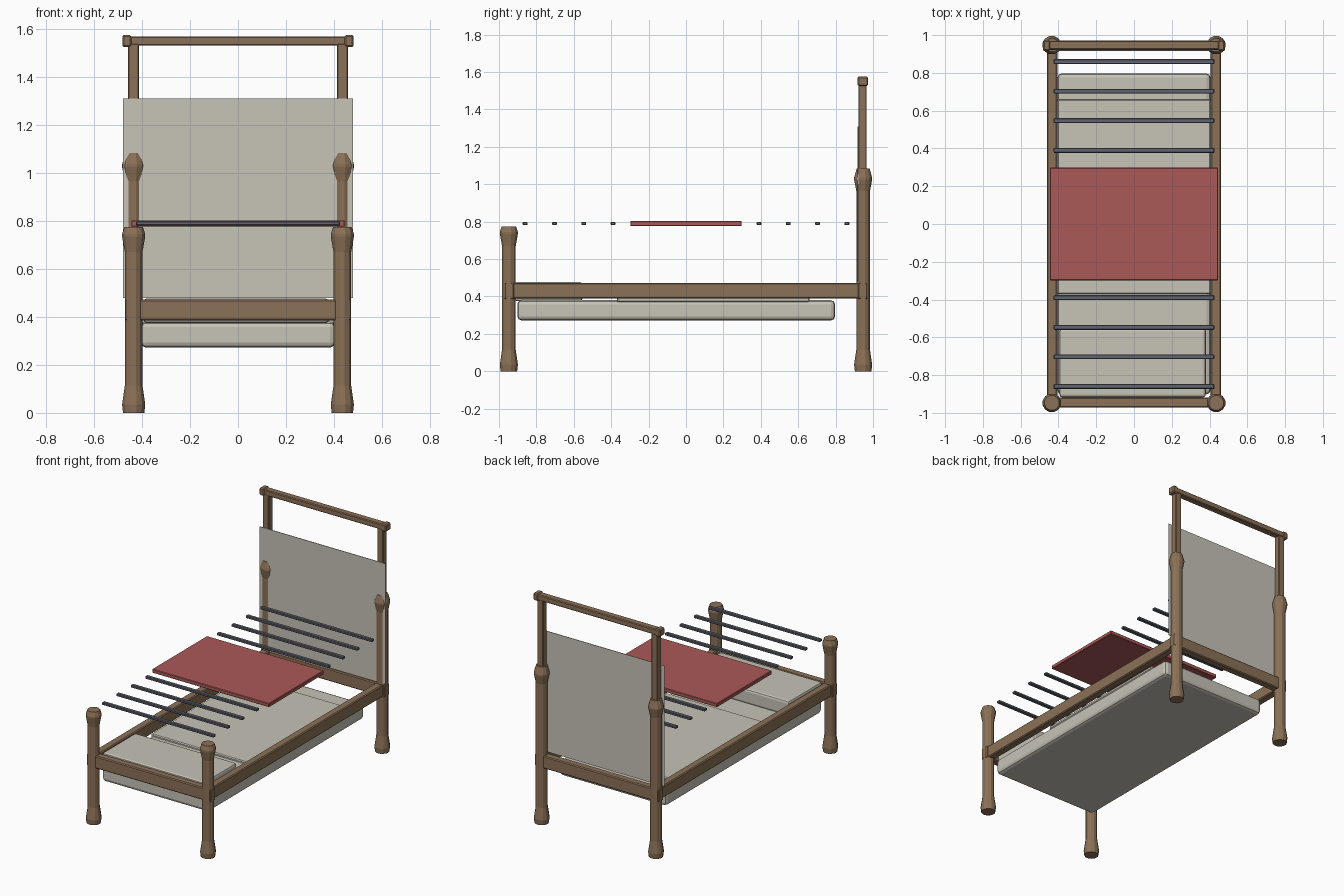
import bpy, bmesh, math

cube = bpy.data.objects.get("Cube")
if cube:
    bpy.data.objects.remove(cube, do_unlink=True)


def material(name, colour):
    m = bpy.data.materials.new(name)
    m.use_nodes = True
    m.diffuse_color = (*colour, 1)
    node = next(n for n in m.node_tree.nodes if n.type == "BSDF_PRINCIPLED")
    node.inputs["Base Color"].default_value = (*colour, 1)
    return m


wood = material("brown wood", (0.26, 0.165, 0.095))
linen = material("pale linen", (0.57, 0.55, 0.475))
red = material("red board", (0.40, 0.10, 0.095))
steel = material("blue grey metal", (0.12, 0.13, 0.16))


def finish(name, bm, mat):
    bmesh.ops.recalc_face_normals(bm, faces=bm.faces)
    mesh = bpy.data.meshes.new(name)
    bm.to_mesh(mesh)
    bm.free()
    mesh.materials.append(mat)
    ob = bpy.data.objects.new(name, mesh)
    bpy.context.collection.objects.link(ob)
    return ob


def box(name, lo, hi, mat, bevel=0, segments=1):
    """Box between two corners, with optionally rounded edges."""
    bm = bmesh.new()
    bmesh.ops.create_cube(bm, size=1)
    for v in bm.verts:
        v.co = [(a + b) / 2 + c * (b - a) for a, b, c in zip(lo, hi, v.co)]
    if bevel:
        bmesh.ops.bevel(bm, geom=bm.edges[:], offset=bevel, segments=segments,
                        profile=0.5, affect="EDGES")
    return finish(name, bm, mat)


def post(name, x, y, profile, sides=12):
    """Turned post from (radius, height) pairs."""
    bm = bmesh.new()
    rings = []
    for r, z in profile:
        angles = [2 * math.pi * (i + 0.5) / sides for i in range(sides)]
        rings.append([bm.verts.new((x + r * math.cos(a), y + r * math.sin(a), z))
                      for a in angles])
    for low, high in zip(rings, rings[1:]):
        for i in range(sides):
            j = (i + 1) % sides
            bm.faces.new((low[i], low[j], high[j], high[i]))
    bm.faces.new(rings[0])
    bm.faces.new(rings[-1])
    return finish(name, bm, wood)


# Turned posts, side rails and headboard uprights
PX, PY = 0.435, 0.947
foot = [(0.046, 0), (0.05, 0.035), (0.038, 0.115)]
foot_top = [(0.038, 0.67), (0.05, 0.735), (0.05, 0.745), (0.04, 0.775)]
head_top = [(0.038, 0.965), (0.05, 1.025), (0.05, 1.035), (0.036, 1.083)]
for side, s in (("left", 1), ("right", -1)):
    post(f"front_post_{side}", s * PX, -PY, foot + foot_top)
    post(f"back_post_{side}", s * PX, PY, foot + head_top)
    x = s * 0.433
    box(f"side_rail_{side}", (x - 0.027, -0.97, 0.388), (x + 0.027, 0.97, 0.472), wood, 0.006)
    x = s * PX
    box(f"upright_{side}", (x - 0.023, 0.922, 1.0), (x + 0.023, 0.966, 1.54), wood, 0.004)
    x = s * 0.463
    box(f"top_bar_end_{side}", (x - 0.019, 0.917, 1.525), (x + 0.019, 0.974, 1.576), wood, 0.007)

# Cross rails and top bar
for name, y in (("foot_rail", -0.945), ("head_rail", 0.945)):
    box(name, (-0.472, y - 0.026, 0.386), (0.472, y + 0.026, 0.472), wood, 0.006)
box("top_bar", (-0.46, 0.923, 1.531), (0.46, 0.97, 1.57), wood, 0.005)

# Cloth panel at the head
box("head_panel", (-0.48, 0.917, 0.48), (0.48, 0.921, 1.31), linen)

# Bedding
box("mattress", (-0.405, -0.902, 0.272), (0.405, 0.797, 0.38), linen, 0.022, 2)
box("blanket", (-0.405, -0.37, 0.37), (0.405, 0.66, 0.395), linen, 0.006)
box("pillow", (-0.395, -0.918, 0.375), (0.38, -0.553, 0.477), linen, 0.015, 2)

# Raised board and cross bars
box("raised_board", (-0.445, -0.298, 0.777), (0.445, 0.298, 0.803), red, 0.003)
for k, y in enumerate((0.39, 0.547, 0.703, 0.86)):
    for end, s in (("head", 1), ("foot", -1)):
        yc = s * y
        box(f"cross_bar_{end}_{k + 1}", (-0.426, yc - 0.013, 0.781),
            (0.426, yc + 0.013, 0.799), steel, 0.004)
